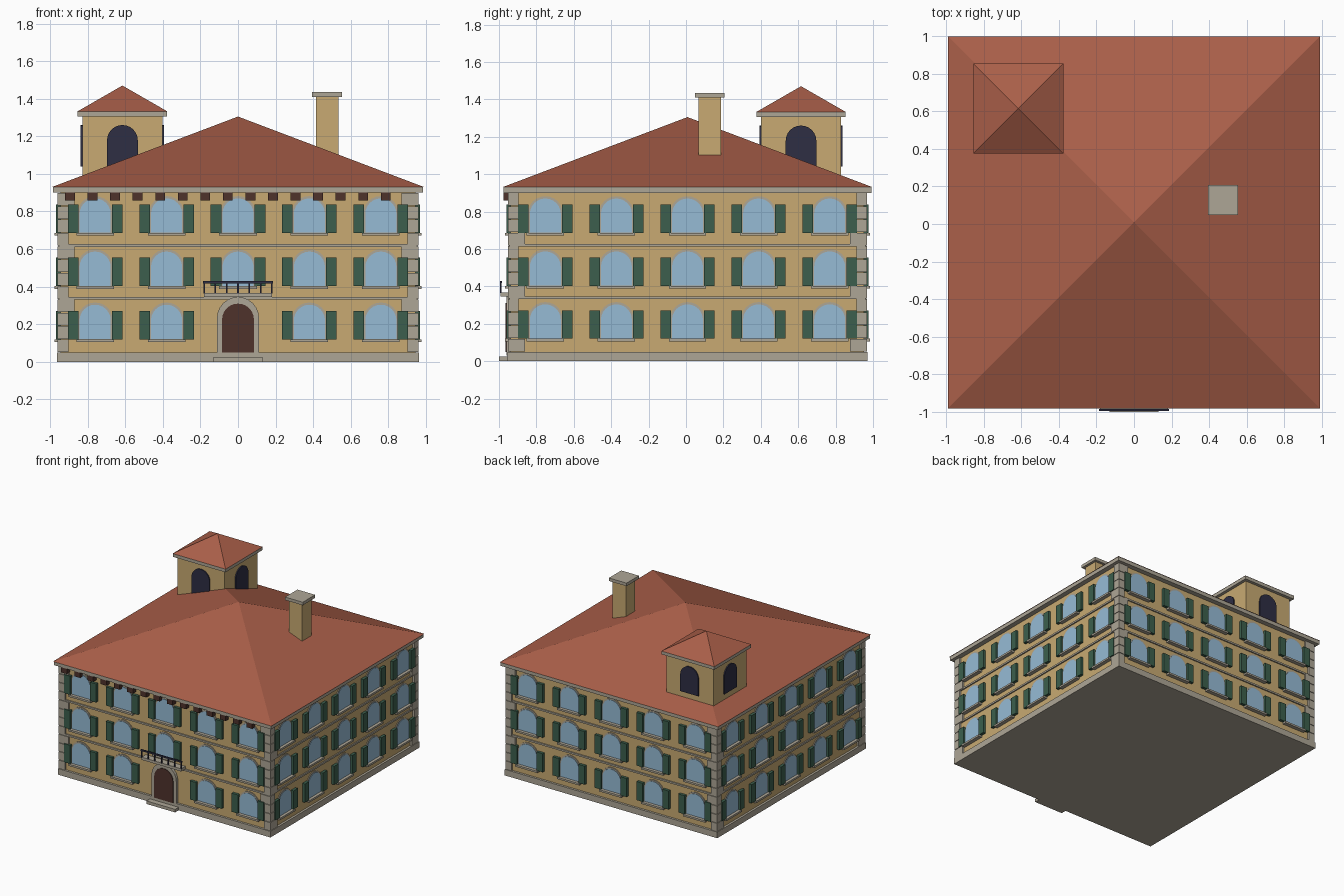
import bpy, bmesh, math
from mathutils import Matrix, Vector

if "Cube" in bpy.data.objects:
    bpy.data.objects.remove(bpy.data.objects["Cube"])

YC = 0.008       # the house sits slightly back so the step reaches y = -1
WALL = 0.945     # half width of the walls


def material(name, rgb):
    m = bpy.data.materials.new(name)
    lin = [((c / 255 + 0.055) / 1.055) ** 2.4 for c in rgb]
    m.diffuse_color = (*lin, 1)
    m.use_nodes = True
    m.node_tree.nodes["Principled BSDF"].inputs["Base Color"].default_value = m.diffuse_color
    return m


wall = material("ochre wall", (200, 170, 114))
stone = material("grey stone", (174, 166, 150))
tile = material("terracotta roof", (170, 95, 73))
glass = material("blue glass", (150, 187, 213))
green = material("green shutter", (60, 95, 77))
wood = material("dark wood", (78, 50, 43))
iron = material("dark navy", (46, 46, 68))

parts = {}       # name -> (bmesh, material)


def part(name, mat):
    if name not in parts:
        parts[name] = (bmesh.new(), mat)
    return parts[name][0]


def place(side, cx=0, cy=YC):
    """Matrix turning front-side coordinates to one of the four sides."""
    return Matrix.Translation((cx, cy, 0)) @ Matrix.Rotation(side * math.pi / 2, 4, 'Z')


def box(name, mat, x, y, z, m=None):
    """Box from (min, max) pairs."""
    bm = part(name, mat)
    size = [b - a for a, b in (x, y, z)]
    mid = [(a + b) / 2 for a, b in (x, y, z)]
    t = Matrix.Translation(mid) @ Matrix.Diagonal((*size, 1))
    bmesh.ops.create_cube(bm, size=1, matrix=(m or place(0)) @ t)


def arch(name, mat, cx, half, z0, top, y_back, thick, m):
    """Round-headed plate facing -y."""
    bm = part(name, mat)
    spring = top - half
    pts = [(cx - half, z0), (cx + half, z0)]
    pts += [(cx + half * math.cos(a * math.pi / 12), spring + half * math.sin(a * math.pi / 12))
            for a in range(13)]
    front = [bm.verts.new(m @ Vector((x, y_back - thick, z))) for x, z in pts]
    back = [bm.verts.new(m @ Vector((x, y_back, z))) for x, z in pts]
    bm.faces.new(front)
    bm.faces.new(back[::-1])
    for i in range(len(pts)):
        j = (i + 1) % len(pts)
        bm.faces.new((front[j], front[i], back[i], back[j]))


def pyramid(name, mat, half, z0, z1, m):
    bm = part(name, mat)
    bmesh.ops.create_cone(bm, cap_ends=True, segments=4, radius1=half * math.sqrt(2), radius2=0,
                          depth=z1 - z0, matrix=m @ Matrix.Translation((0, 0, (z0 + z1) / 2))
                          @ Matrix.Rotation(math.pi / 4, 4, 'Z'))


# Main masses
box("walls", wall, (-WALL, WALL), (-WALL, WALL), (0.02, 0.91))
box("plinth", stone, (-0.963, 0.963), (-0.963, 0.963), (0, 0.05))
box("cornice", stone, (-0.985, 0.985), (-0.985, 0.985), (0.9, 0.93))
pyramid("main_roof", tile, 0.99, 0.93, 1.305, place(0))

for side in range(4):
    m = place(side)
    # String courses between floors
    for z in (0.332, 0.612):
        box("string_courses", stone, (-0.95, 0.95), (-0.955, -0.9), (z, z + 0.014), m)
    # Corner stones with alternating arms
    pitch = 0.85 / 12
    for k in range(12):
        a, b = (0.09, 0.057) if (k + side) % 2 else (0.057, 0.09)
        z = 0.05 + k * pitch
        box("corner_stones", stone, (-0.96, -0.96 + a), (-0.96, -0.96 + b),
            (z + 0.002, z + pitch - 0.002), m)
    # Arched windows with sills and shutters
    for row in range(3):
        z = 0.12 + 0.283 * row
        for col in range(-2, 3):
            if side == 0 and row == 0 and col == 0:
                continue
            x = col * 0.38
            arch("window_trims", stone, x, 0.093, z, z + 0.196, -WALL, 0.006, m)
            arch("window_panes", glass, x, 0.083, z + 0.002, z + 0.184, -WALL, 0.0095, m)
            box("window_sills", stone, (x - 0.1, x + 0.1), (-0.976, -0.94), (z - 0.015, z), m)
            for s in (-1, 1):
                c = x + s * 0.117
                box("shutters", green, (c - 0.028, c + 0.028), (-0.968, -0.94), (z, z + 0.152), m)

# Front door, surround and step
f = place(0)
arch("door_surround", stone, 0, 0.112, 0.03, 0.345, -WALL, 0.022, f)
arch("front_door", wood, 0, 0.085, 0.05, 0.31, -0.967, 0.005, f)
box("door_step", stone, (-0.13, 0.13), (-1 - YC, -0.94), (0, 0.025))

# Balcony over the door
box("balcony_slab", stone, (-0.18, 0.18), (-1.0, -0.94), (0.345, 0.367))
box("balcony_rail", iron, (-0.185, 0.185), (-1.003, -0.993), (0.418, 0.43))
for i in range(7):
    x = -0.18 + i * 0.06
    box("balcony_rail", iron, (x - 0.004, x + 0.004), (-1.002, -0.994), (0.365, 0.42))

# Eave brackets on the front
for i in range(15):
    x = -0.894 + i * 0.12
    box("eave_brackets", wood, (x - 0.026, x + 0.026), (-0.985, -0.94), (0.858, 0.9))

# Corner tower
t = place(0, -0.615, 0.615)
box("tower_walls", wall, (-0.213, 0.213), (-0.213, 0.213), (0.93, 1.31), t)
box("tower_cornice", stone, (-0.238, 0.238), (-0.238, 0.238), (1.305, 1.332), t)
pyramid("tower_roof", tile, 0.24, 1.332, 1.47, t)
for side in range(4):
    arch("tower_openings", iron, 0, 0.082, 1.04, 1.26, -0.213, 0.009, place(side, -0.615, 0.615))

# Chimney
c = place(0, 0.474, 0.127)
box("chimney_stack", wall, (-0.06, 0.06), (-0.06, 0.06), (1.0, 1.412), c)
box("chimney_cap", stone, (-0.08, 0.08), (-0.08, 0.08), (1.41, 1.435), c)

# Turn every part into an object
for name, (bm, mat) in parts.items():
    bmesh.ops.recalc_face_normals(bm, faces=bm.faces[:])
    me = bpy.data.meshes.new(name)
    bm.to_mesh(me)
    bm.free()
    me.materials.append(mat)
    bpy.context.collection.objects.link(bpy.data.objects.new(name, me))
